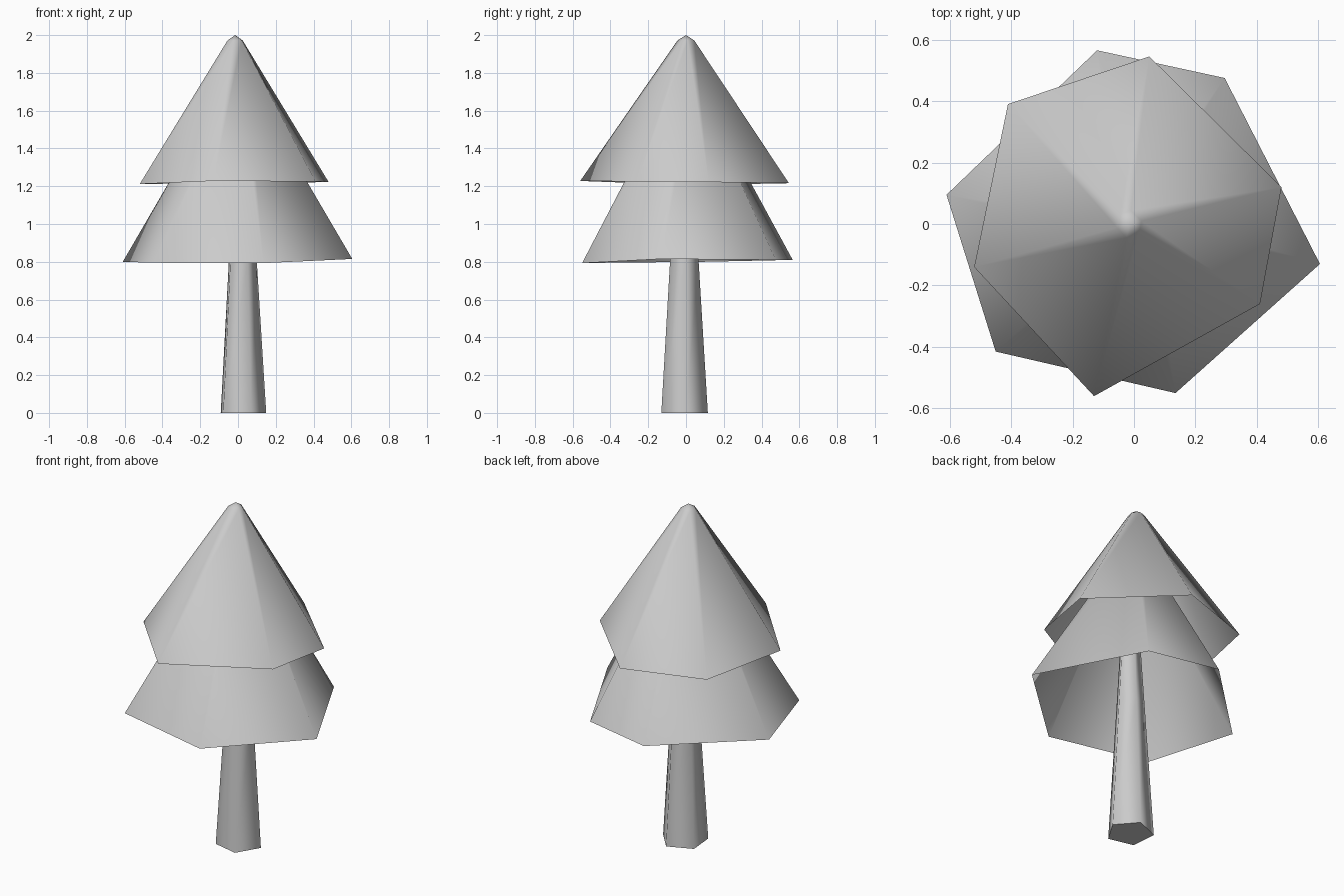
import bpy
import math

# Remove the default cube
cube = bpy.data.objects.get("Cube")
if cube:
    bpy.data.objects.remove(cube, do_unlink=True)

# Single flat colour
grey = bpy.data.materials.new("plain_grey")
grey.use_nodes = True
COLOUR = (0.6, 0.6, 0.6, 1)
grey.diffuse_color = COLOUR
grey.node_tree.nodes["Principled BSDF"].inputs["Base Color"].default_value = COLOUR


def loft(name, rings, tip=None, base=False, angle=180):
    """Skin rings of points from bottom to top, with an optional tip and base."""
    n = len(rings[0])
    verts = [p for ring in rings for p in ring]
    faces = []
    for r in range(len(rings) - 1):
        for i in range(n):
            j = (i + 1) % n
            faces.append((r * n + i, r * n + j, (r + 1) * n + j, (r + 1) * n + i))
    top = (len(rings) - 1) * n
    if tip:
        verts.append(tip)
        faces += [(top + i, top + (i + 1) % n, len(verts) - 1) for i in range(n)]
    else:
        faces.append(tuple(range(top, top + n)))
    if base:
        faces.append(tuple(reversed(range(n))))
    mesh = bpy.data.meshes.new(name)
    mesh.from_pydata(verts, [], faces)
    mesh.materials.append(grey)
    obj = bpy.data.objects.new(name, mesh)
    bpy.context.collection.objects.link(obj)
    bpy.ops.object.select_all(action="DESELECT")
    obj.select_set(True)
    bpy.context.view_layer.objects.active = obj
    bpy.ops.object.shade_smooth_by_angle(angle=math.radians(angle))
    return obj


def tier(name, rim, tip, shoulder_drop, shoulder_scale):
    """Hollow, uneven six-sided cone with a small blunt point."""
    cx, cy, top = tip
    shoulder = [(cx + (x - cx) * shoulder_scale, cy + (y - cy) * shoulder_scale,
                 top - shoulder_drop) for x, y, z in rim]
    return loft(name, [rim, shoulder], tip)


# Foliage tiers, rims listed anticlockwise
tier("lower_foliage",
     [(0.605, -0.13, 0.815), (0.295, 0.475, 0.81), (-0.12, 0.565, 0.81),
      (-0.61, 0.095, 0.80), (-0.45, -0.415, 0.795), (0.135, -0.55, 0.793)],
     (0, 0, 1.79), 0.03, 0.085)
tier("upper_foliage",
     [(0.48, 0.12, 1.222), (0.05, 0.545, 1.216), (-0.41, 0.39, 1.213),
      (-0.52, -0.14, 1.212), (-0.13, -0.56, 1.228), (0.41, -0.26, 1.225)],
     (-0.015, 0, 2.0), 0.028, 0.08)


# Tapered five-sided trunk running up inside the foliage
def pentagon(radius, z):
    angles = [math.radians(5 + 72 * i) for i in range(5)]
    return [(0.02 + radius * math.cos(a), -0.011 + radius * math.sin(a), z) for a in angles]


loft("trunk", [pentagon(0.13, 0), pentagon(0.08, 0.8), pentagon(0.04, 1.45)],
     base=True, angle=80)
